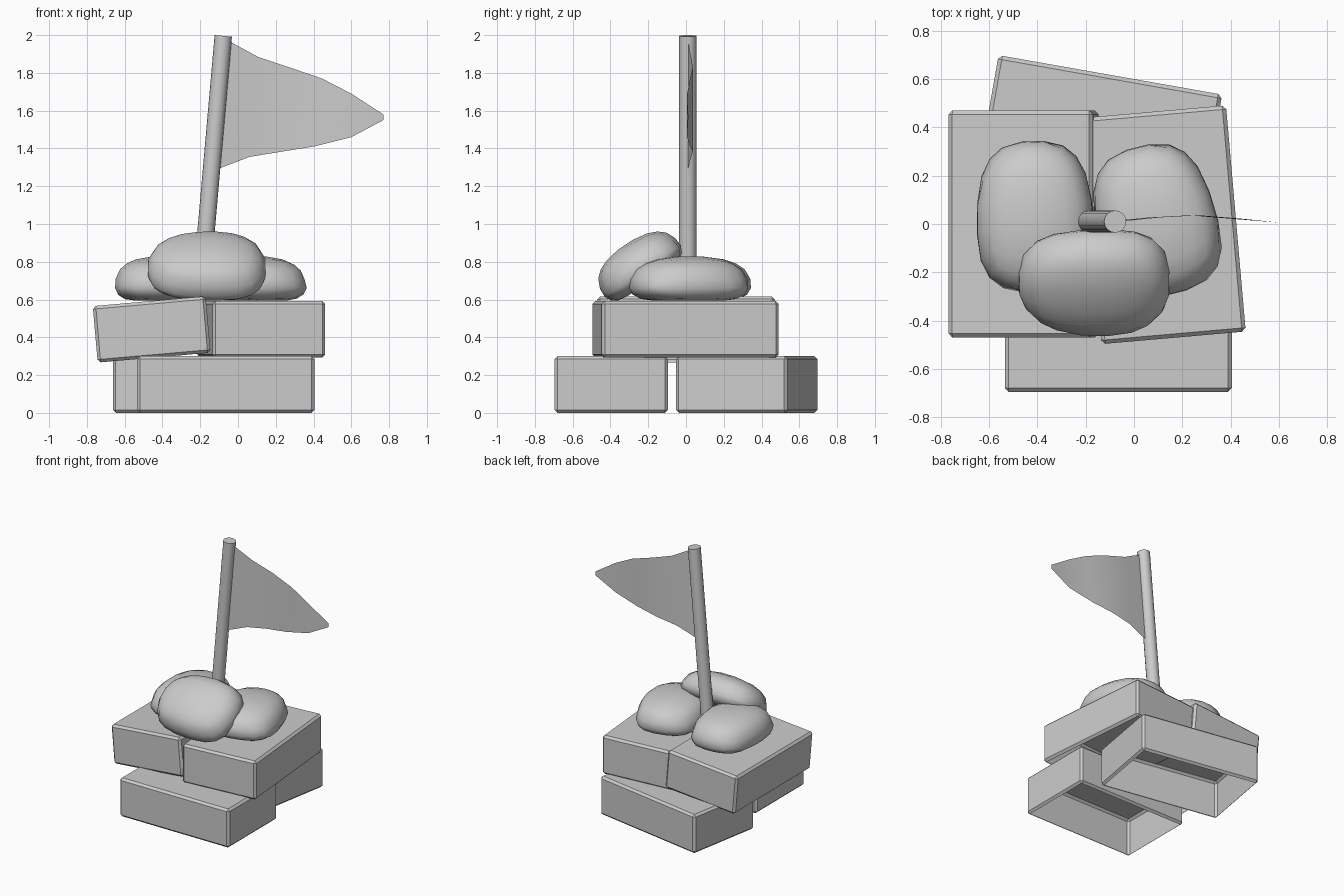
import bpy, bmesh
from math import radians, sin, cos
from mathutils import Matrix, Euler, Vector

if "Cube" in bpy.data.objects:
    bpy.data.objects.remove(bpy.data.objects["Cube"])


def finish(bm, name, matrix=Matrix(), smooth=None):
    bm.transform(matrix)
    mesh = bpy.data.meshes.new(name)
    bm.to_mesh(mesh)
    bm.free()
    obj = bpy.data.objects.new(name, mesh)
    bpy.context.collection.objects.link(obj)
    if smooth:
        bpy.ops.object.select_all(action='DESELECT')
        obj.select_set(True)
        bpy.context.view_layer.objects.active = obj
        bpy.ops.object.shade_smooth_by_angle(angle=radians(smooth))
    return obj


def placed(loc, rot):
    return Matrix.Translation(loc) @ Euler([radians(a) for a in rot]).to_matrix().to_4x4()


def brick(name, loc, rot):
    # Chamfered block, hollow shell with an open underside
    bm = bmesh.new()
    bmesh.ops.create_cube(bm, size=1)
    bm.transform(Matrix.Diagonal((0.94, 0.6, 0.3, 1)))
    bmesh.ops.bevel(bm, geom=bm.edges[:], offset=0.016, segments=1, affect='EDGES')
    bm.normal_update()
    under = [f for f in bm.faces if f.normal.z < -0.99]
    bmesh.ops.delete(bm, geom=under, context='FACES')
    finish(bm, name, placed(loc, rot))


def rock(name, loc, rot, half=(0.242, 0.315)):
    # Rounded pebble: domed above its widest line, flatter below
    bm = bmesh.new()
    bmesh.ops.create_cube(bm, size=2)
    bmesh.ops.subdivide_edges(bm, edges=bm.edges[:], cuts=4, use_grid_fill=True)
    for v in bm.verts:
        c = v.co.normalized()
        p = 2.35 if c.z > 0 else 2.8
        c = c / sum(abs(k) ** p for k in c) ** (1 / p)
        taper = 1 - 0.06 * c.y
        v.co = (c.x * half[0] * taper, c.y * half[1],
                c.z * 0.15 if c.z > 0 else max(c.z * 0.10, -0.085))
    finish(bm, name, placed(loc, rot), 60)


# Two staggered courses of bricks
brick("lower_front_brick", (-0.065, -0.395, 0.15), (0, 0, 0))
brick("lower_back_brick", (-0.15, 0.322, 0.15), (0, 0, -10))
brick("upper_right_brick", (0.123, -0.003, 0.443), (0, 0, 95))
brick("upper_left_brick", (-0.457, 0, 0.442), (5, 0, 0))
tilted = bpy.data.objects["upper_left_brick"]
tilted.data.transform(Matrix.Translation((0.457, 0, -0.442)))
tilted.data.transform(Euler((radians(-5), 0, 0)).to_matrix().to_4x4())
tilted.data.transform(Matrix.Translation((-0.457, 0, 0.442))
                      @ Matrix.Rotation(radians(-5), 4, 'Y')
                      @ Matrix.Rotation(radians(90), 4, 'Z'))

# Rocks wedging the pole
rock("left_rock", (-0.41, 0.03, 0.68), (0, 0, 2))
rock("right_rock", (0.09, 0.015, 0.68), (0, 0, 14), (0.25, 0.315))
rock("front_rock", (-0.165, -0.24, 0.767), (0, 0, 0))
front = bpy.data.objects["front_rock"]
pivot = Matrix.Translation((-0.165, -0.24, 0.767))
front.data.transform(pivot @ Matrix.Rotation(radians(34), 4, 'X')
                     @ Matrix.Rotation(radians(90), 4, 'Z') @ pivot.inverted())

# Leaning flag pole
low, high = Vector((-0.2, 0.01, 0.61)), Vector((-0.078, 0.01, 1.996))
axis = high - low
bm = bmesh.new()
bmesh.ops.create_cone(bm, cap_ends=True, segments=16, radius1=0.046,
                      radius2=0.046, depth=axis.length)
finish(bm, "flag_pole", Matrix.Translation((low + high) / 2)
       @ axis.to_track_quat('Z', 'Y').to_matrix().to_4x4(), 40)

# Waving pennant: (top x, top z, bottom x, bottom z, y) per column
columns = [(-0.06, 1.975, -0.11, 1.29, 0.01), (0.105, 1.885, 0.06, 1.355, 0.027),
           (0.27, 1.83, 0.23, 1.383, 0.036), (0.445, 1.77, 0.40, 1.41, 0.022),
           (0.60, 1.69, 0.60, 1.46, 0.006), (0.77, 1.58, 0.77, 1.55, 0.012)]
bm = bmesh.new()
rows = [[bm.verts.new(Vector((tx, y, tz)).lerp(Vector((bx, y, bz)), i / 4)) for i in range(5)]
        for tx, tz, bx, bz, y in columns]
for a, b in zip(rows, rows[1:]):
    for i in range(4):
        bm.faces.new((a[i], a[i + 1], b[i + 1], b[i]))
finish(bm, "pennant", smooth=60)
